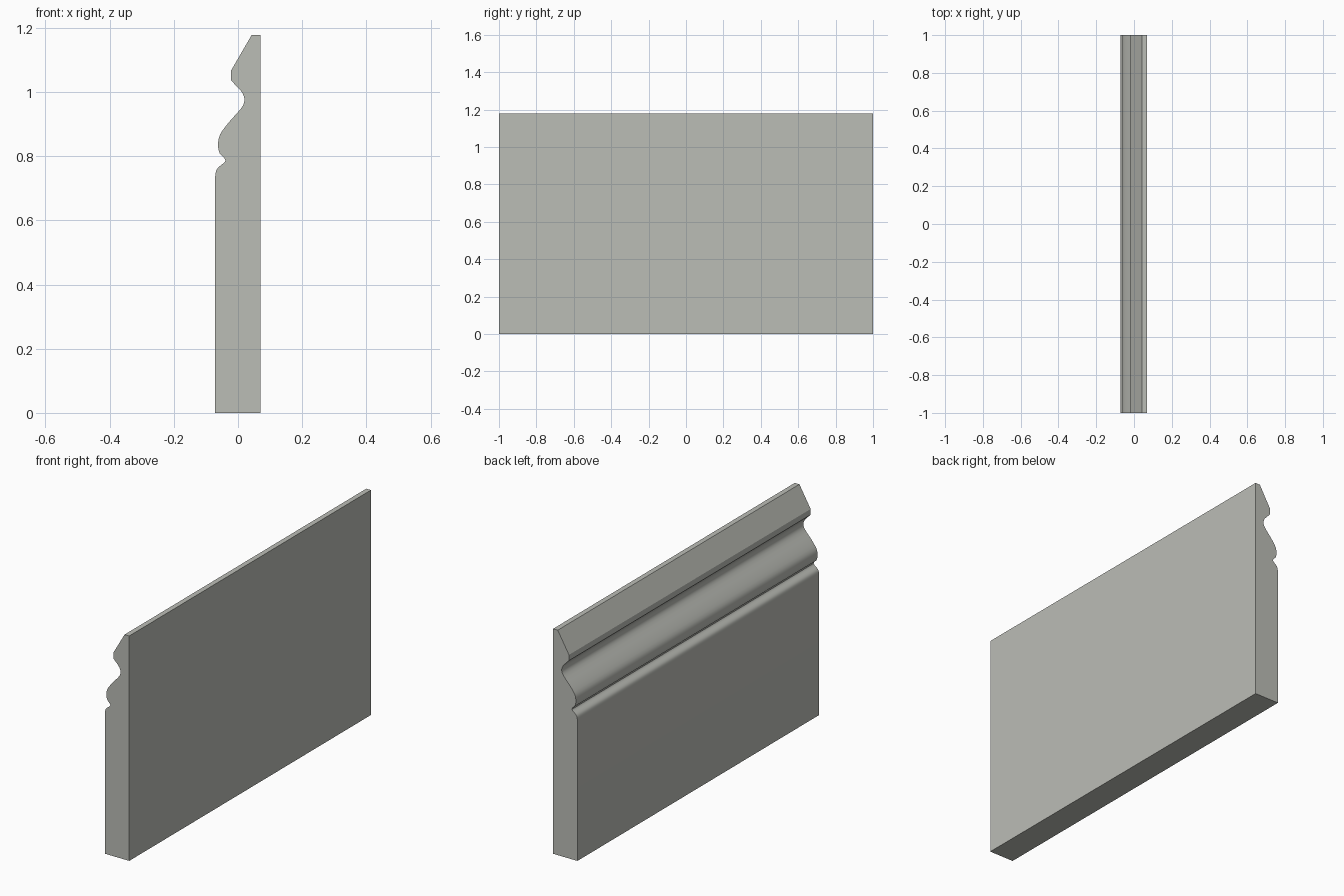
import bpy, bmesh
from mathutils import Vector

if "Cube" in bpy.data.objects:
    bpy.data.objects.remove(bpy.data.objects["Cube"])

# Moulded edge, from the top bevel down to the plain face (x, z)
CURVE = [(-0.022, 1.066), (-0.022, 1.036), (0.003, 1.010), (0.015, 0.994),
         (0.020, 0.973), (0.010, 0.949), (-0.027, 0.907), (-0.056, 0.867),
         (-0.062, 0.834), (-0.057, 0.809), (-0.042, 0.793), (-0.041, 0.782),
         (-0.060, 0.766), (-0.068, 0.754), (-0.071, 0.737)]
HALF_LENGTH = 1.0


def smooth_path(points, start, steps=3):
    """Catmull-Rom through the points, straight before index start."""
    pts = [Vector(p) for p in points]
    out = pts[:start]
    for i in range(start, len(pts) - 1):
        a, b, c = pts[max(i - 1, start)], pts[i], pts[i + 1]
        d = pts[min(i + 2, len(pts) - 1)]
        for k in range(steps):
            t = k / steps
            out.append(0.5 * (2 * b + (c - a) * t + (2 * a - 5 * b + 4 * c - d) * t * t
                              + (3 * b - a - 3 * c + d) * t ** 3))
    return out + [pts[-1]]


# Closed cross-section: back, top, bevel, moulding, plain face
profile = [Vector(p) for p in ((0.07, 0), (0.07, 1.178), (0.043, 1.178))]
profile += smooth_path(CURVE, 1) + [Vector((-0.071, 0))]

# Extrude the cross-section along y
bm = bmesh.new()
end = bm.faces.new([bm.verts.new((x, -HALF_LENGTH, z)) for x, z in profile])
ext = bmesh.ops.extrude_face_region(bm, geom=[end], use_keep_orig=True)
moved = [g for g in ext["geom"] if isinstance(g, bmesh.types.BMVert)]
bmesh.ops.translate(bm, verts=moved, vec=(0, 2 * HALF_LENGTH, 0))
bmesh.ops.recalc_face_normals(bm, faces=bm.faces)
mesh = bpy.data.meshes.new("baseboard")
bm.to_mesh(mesh)
bm.free()

board = bpy.data.objects.new("baseboard", mesh)
bpy.context.collection.objects.link(board)

# Single grey paint
paint = bpy.data.materials.new("warm grey")
paint.diffuse_color = (0.50, 0.51, 0.47, 1)
paint.use_nodes = True
paint.node_tree.nodes["Principled BSDF"].inputs["Base Color"].default_value = paint.diffuse_color
mesh.materials.append(paint)

bpy.context.view_layer.objects.active = board
board.select_set(True)
bpy.ops.object.shade_smooth_by_angle(angle=0.52)
